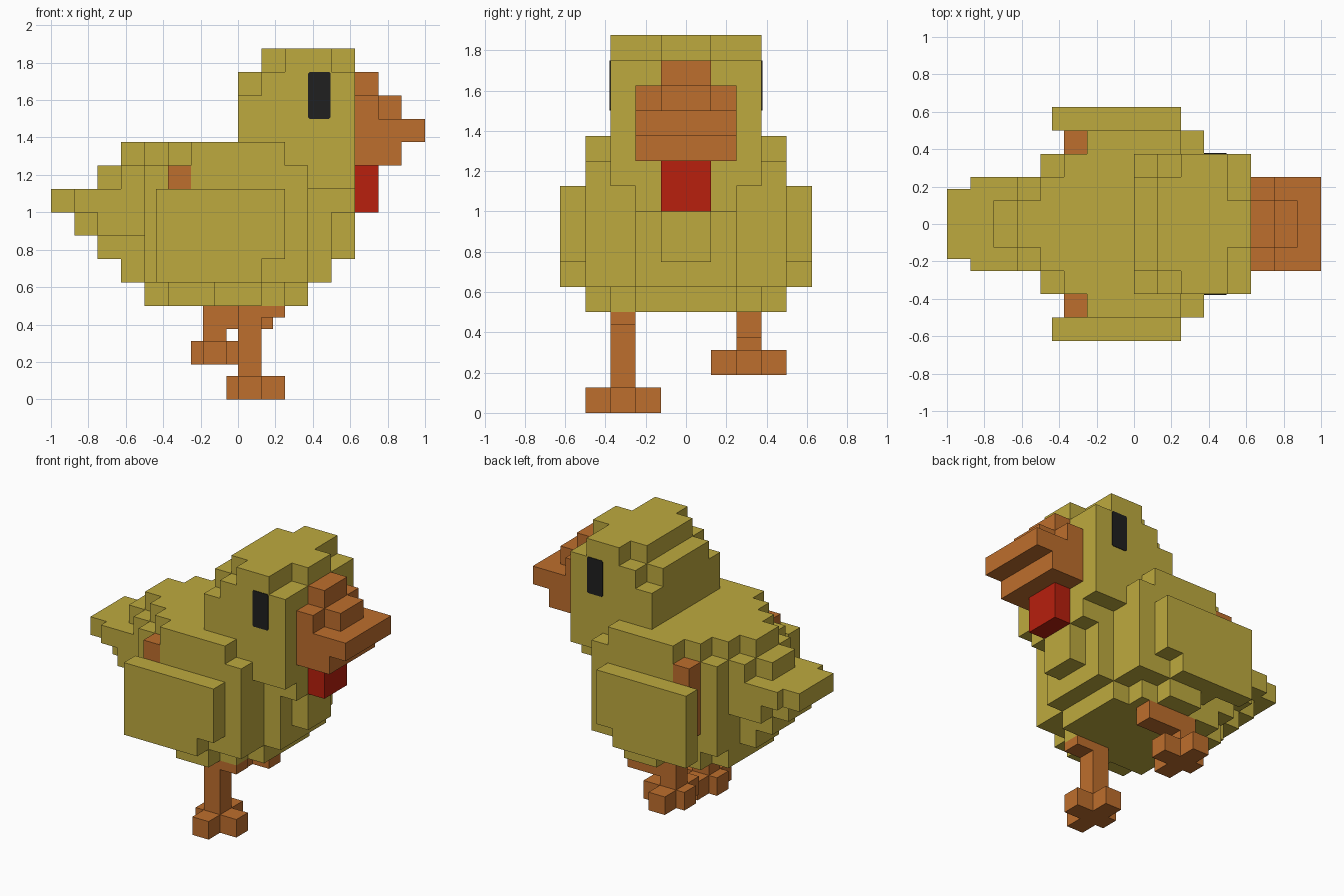
import bpy
import bmesh
from mathutils import Vector

cube = bpy.data.objects.get("Cube")
if cube:
    bpy.data.objects.remove(cube, do_unlink=True)

U = 1 / 16  # block grid unit


def material(name, rgb):
    m = bpy.data.materials.new(name)
    m.use_nodes = True
    col = (*rgb, 1)
    m.diffuse_color = col
    bsdf = m.node_tree.nodes["Principled BSDF"]
    bsdf.inputs["Base Color"].default_value = col
    bsdf.inputs["Roughness"].default_value = 0.9
    return m


OLIVE = material("olive yellow feathers", (0.515, 0.402, 0.049))
ORANGE = material("orange", (0.515, 0.156, 0.026))
RED = material("red", (0.479, 0.014, 0.004))
BLACK = material("black", (0.014, 0.014, 0.014))

DIRS = [Vector(d) for d in ((1, 0, 0), (-1, 0, 0), (0, 1, 0),
                            (0, -1, 0), (0, 0, 1), (0, 0, -1))]


def block_part(name, boxes, mat):
    """One clean outer shell around boxes (x0, x1, y0, y1, z0, z1) in grid units."""
    cells = set()
    for x0, x1, y0, y1, z0, z1 in boxes:
        cells.update((x, y, z) for x in range(x0, x1)
                     for y in range(y0, y1) for z in range(z0, z1))
    bm = bmesh.new()
    for c in sorted(cells):
        mid = Vector(c) + Vector((0.5, 0.5, 0.5))
        for d in DIRS:
            if tuple(int(v) for v in Vector(c) + d) in cells:
                continue
            a = Vector((d.y, d.z, d.x)) / 2
            b = d.cross(a)
            f = mid + d / 2
            bm.faces.new([bm.verts.new((f + p) * U)
                          for p in (a + b, b - a, -a - b, a - b)])
    bmesh.ops.remove_doubles(bm, verts=bm.verts, dist=U / 100)
    bmesh.ops.recalc_face_normals(bm, faces=bm.faces)
    # merge flat areas into large faces
    bmesh.ops.dissolve_limit(bm, angle_limit=0.01, verts=bm.verts, edges=bm.edges)
    me = bpy.data.meshes.new(name)
    bm.to_mesh(me)
    bm.free()
    me.materials.append(mat)
    ob = bpy.data.objects.new(name, me)
    bpy.context.collection.objects.link(ob)
    return ob


def centred(rows):
    """Rows (x0, x1, half width, z0, z1) symmetric about the middle."""
    return [(x0, x1, -h, h, z0, z1) for x0, x1, h, z0, z1 in rows]


# Stepped body, from belly to back
block_part("body", centred([
    (-8, 6, 4, 8, 10), (-6, 4, 6, 8, 10), (-2, 2, 8, 8, 10),  # belly
    (-8, 6, 6, 10, 20), (-4, 6, 8, 10, 20),                   # trunk and flanks
    (-10, -8, 2, 10, 12), (-12, -8, 2, 12, 14),               # rump
    (6, 8, 4, 10, 18), (8, 10, 2, 12, 16), (8, 10, 4, 16, 18),  # chest
    (-10, 4, 2, 20, 22), (-8, 4, 4, 20, 22),                  # back
    (-6, 4, 6, 20, 22), (-4, 4, 8, 20, 22),
]), OLIVE)

# Stepped tail
block_part("tail", centred([
    (-14, -8, 2, 14, 16), (-12, -8, 4, 14, 16),
    (-16, -14, 3, 16, 18), (-14, -8, 4, 16, 18),
    (-12, -8, 2, 18, 20), (-10, -8, 4, 18, 20),
]), OLIVE)

# Head with stepped crown
block_part("head", centred([
    (0, 10, 6, 18, 26),
    (0, 10, 4, 26, 28), (2, 10, 6, 26, 28),
    (2, 8, 4, 28, 30), (4, 8, 6, 28, 30), (2, 10, 2, 28, 30),
]), OLIVE)

# Beak and wattle
block_part("beak", centred([
    (10, 14, 4, 20, 22), (10, 16, 4, 22, 24),
    (10, 12, 4, 24, 26), (10, 14, 2, 24, 26), (10, 12, 2, 26, 28),
]), ORANGE)
block_part("wattle", centred([(10, 12, 2, 16, 20)]), RED)

# Paired parts on both flanks
for tag, y0, y1, f0, f1 in (("near", -10, -8, -8, -6), ("far", 8, 10, 6, 8)):
    block_part(tag + "_wing", [(-7, 4, y0, y1, 12, 18),
                               (-7, 2, y0, y1, 10, 12)], OLIVE)
    block_part(tag + "_flank_feather", [(-6, -4, f0, f1, 12, 20)], ORANGE)


def foot(x, y, z):
    """Cross-shaped foot around the ankle corner."""
    return [(x - 1, x + 4, y, y + 2, z, z + 2), (x, x + 2, y - 2, y + 4, z, z + 2)]


# Standing leg and raised leg
block_part("standing_leg", [(0, 2, -6, -4, 2, 8), (2, 4, -6, -4, 7, 8)]
           + foot(0, -6, 0), ORANGE)
block_part("raised_leg", [(-3, 3, 4, 6, 6, 8), (-3, -1, 4, 6, 4, 8)]
           + foot(-3, 4, 3), ORANGE)

# Thin eye plates with clipped corners
C = 0.008
for tag, side in (("near", -1), ("far", 1)):
    x0, x1, z0, z1 = 0.375, 0.495, 1.5, 1.75
    outline = [(x0 + C, z0), (x1 - C, z0), (x1, z0 + C), (x1, z1 - C),
               (x1 - C, z1), (x0 + C, z1), (x0, z1 - C), (x0, z0 + C)]
    bm = bmesh.new()
    face = bm.faces.new([bm.verts.new((x, side * 0.374, z)) for x, z in outline])
    ext = bmesh.ops.extrude_face_region(bm, geom=[face])
    moved = [g for g in ext["geom"] if isinstance(g, bmesh.types.BMVert)]
    bmesh.ops.translate(bm, verts=moved, vec=(0, side * 0.005, 0))
    bmesh.ops.recalc_face_normals(bm, faces=bm.faces)
    me = bpy.data.meshes.new(tag + "_eye")
    bm.to_mesh(me)
    bm.free()
    me.materials.append(BLACK)
    bpy.context.collection.objects.link(bpy.data.objects.new(tag + "_eye", me))
